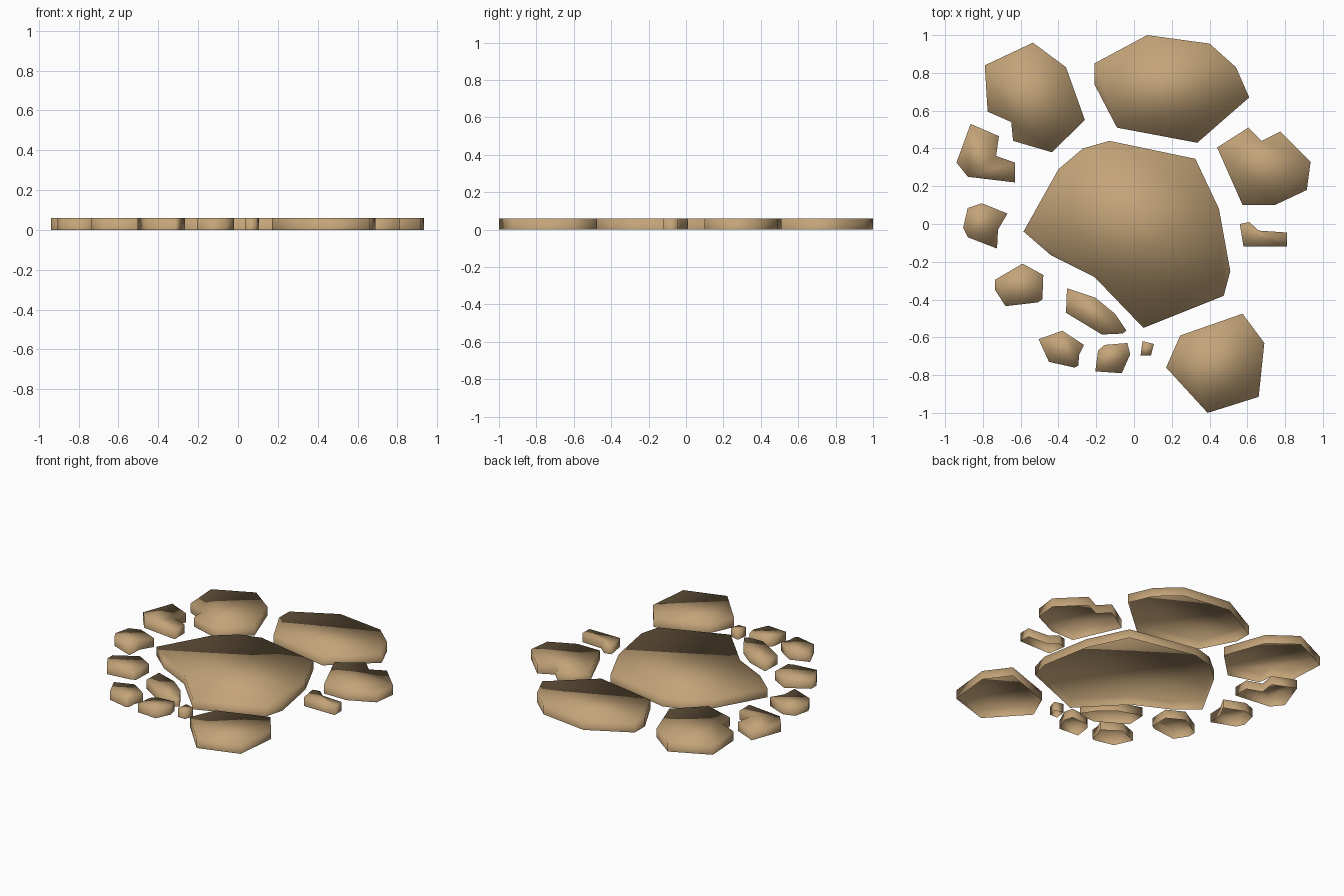
import bpy, bmesh

HEIGHT = 0.06

sandstone = bpy.data.materials.new("sandstone")
sandstone.diffuse_color = (0.55, 0.37, 0.19, 1)


def stone(name, *outline):
    """Flat stepping stone: outline (clockwise from above) raised into a smooth-shaded open-bottomed slab."""
    bm = bmesh.new()
    pts = outline[::-1]
    low = [bm.verts.new((x, y, 0)) for x, y in pts]
    top = [bm.verts.new((x, y, HEIGHT)) for x, y in pts]
    bm.faces.new(top)
    for i in range(len(pts)):
        j = (i + 1) % len(pts)
        bm.faces.new((low[i], low[j], top[j], top[i]))
    for f in bm.faces:
        f.smooth = True
    mesh = bpy.data.meshes.new(name)
    bm.to_mesh(mesh)
    bm.free()
    mesh.materials.append(sandstone)
    bpy.context.collection.objects.link(bpy.data.objects.new(name, mesh))


# Large slabs
stone("centre_stone", (-.585, -.04), (-.40, .29), (-.27, .40), (-.13, .44), (.325, .345), (.45, .08),
      (.51, -.25), (.475, -.38), (.05, -.55), (-.21, -.28), (-.44, -.165))
stone("back_left_stone", (-.79, .84), (-.535, .96), (-.36, .83), (-.26, .55), (-.435, .38),
      (-.64, .44), (-.65, .54), (-.775, .595))
stone("back_stone", (-.21, .85), (.07, 1), (.40, .955), (.54, .83), (.61, .67), (.335, .43),
      (-.09, .51), (-.21, .74))
stone("right_stone", (.44, .405), (.605, .51), (.675, .44), (.775, .49), (.935, .33), (.915, .18),
      (.745, .10), (.575, .10))
stone("front_right_stone", (.245, -.59), (.575, -.475), (.69, -.63), (.66, -.915), (.39, -1), (.17, -.76))

# Small pebbles around the rim
stone("right_pebble", (.56, 0), (.61, .01), (.66, -.035), (.81, -.045), (.81, -.12), (.58, -.12))
stone("tiny_pebble", (.045, -.62), (.105, -.635), (.09, -.695), (.035, -.695))
stone("front_pebble", (-.155, -.64), (-.035, -.63), (-.02, -.69), (-.065, -.79), (-.205, -.78), (-.19, -.67))
stone("front_left_pebble", (-.505, -.61), (-.38, -.565), (-.265, -.64), (-.29, -.69), (-.295, -.75),
      (-.315, -.76), (-.45, -.73))
stone("long_pebble", (-.355, -.34), (-.205, -.39), (-.10, -.475), (-.04, -.565), (-.06, -.58),
      (-.17, -.585), (-.36, -.47))
stone("lower_left_pebble", (-.735, -.295), (-.59, -.21), (-.48, -.27), (-.485, -.40), (-.51, -.415),
      (-.68, -.435), (-.735, -.35))
stone("left_pebble", (-.88, .085), (-.805, .11), (-.67, .055), (-.72, -.03), (-.725, -.13),
      (-.88, -.07), (-.905, -.02))
stone("notched_pebble", (-.865, .53), (-.715, .465), (-.73, .36), (-.63, .325), (-.63, .22),
      (-.88, .25), (-.94, .325))
